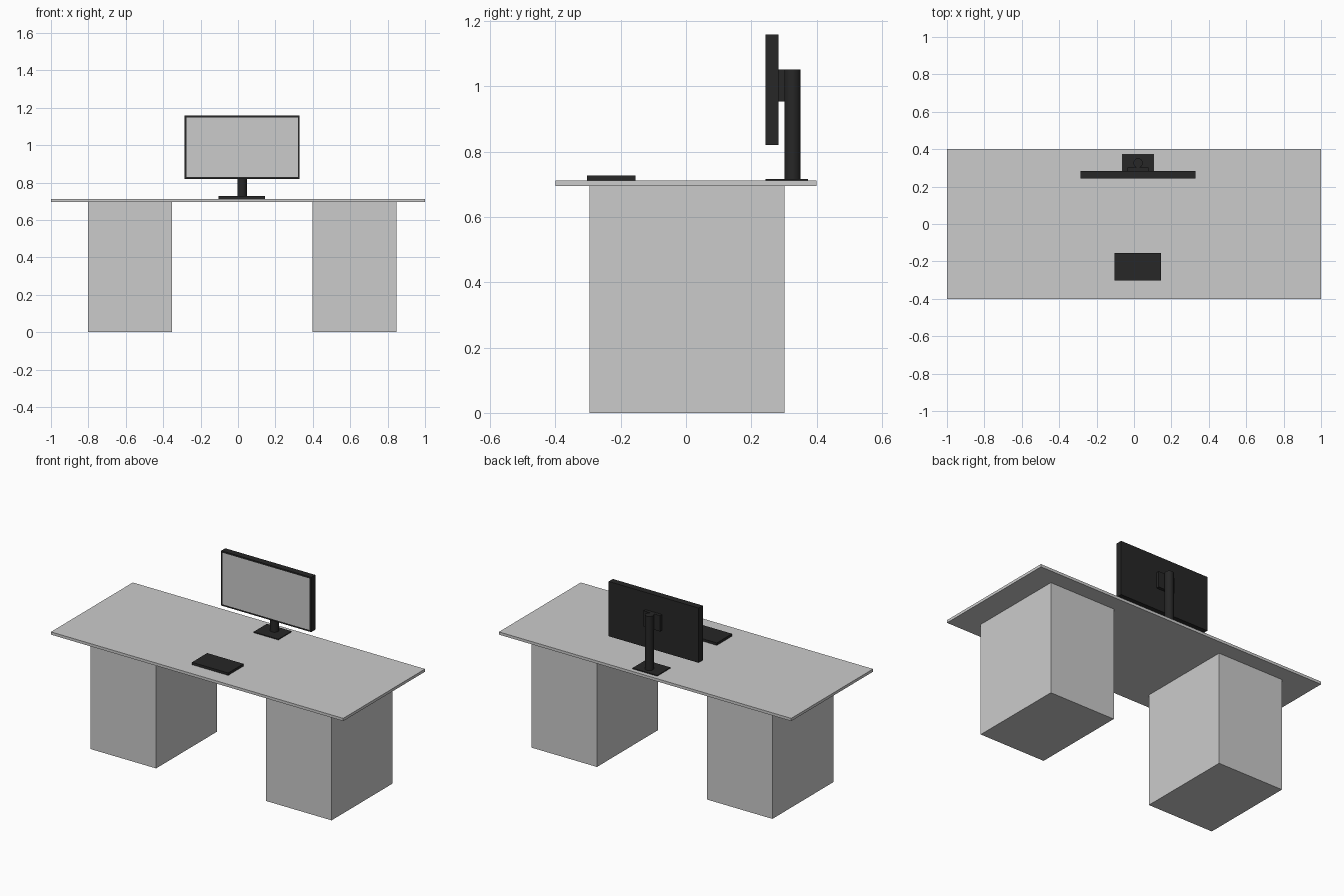
import bpy, bmesh
from mathutils import Matrix

if "Cube" in bpy.data.objects:
    bpy.data.objects.remove(bpy.data.objects["Cube"])

dark = bpy.data.materials.new("dark_plastic")
dark.diffuse_color = (0.02, 0.02, 0.02, 1)
dark.use_nodes = True
dark.node_tree.nodes["Principled BSDF"].inputs["Base Color"].default_value = dark.diffuse_color


def finish(name, bm, mat=None):
    mesh = bpy.data.meshes.new(name)
    bm.to_mesh(mesh)
    bm.free()
    ob = bpy.data.objects.new(name, mesh)
    bpy.context.collection.objects.link(ob)
    if mat:
        mesh.materials.append(mat)
    return ob


def box(name, x, y, z, mat=None):
    """Box from (min, max) ranges on each axis."""
    bm = bmesh.new()
    size = [r[1] - r[0] for r in (x, y, z)]
    mid = [(r[0] + r[1]) / 2 for r in (x, y, z)]
    bmesh.ops.create_cube(bm, size=1, matrix=Matrix.Translation(mid) @ Matrix.Diagonal((*size, 1)))
    return finish(name, bm, mat)


TOP = 0.712   # desk surface height
CX = 0.022    # monitor centre line

# desk
box("desk_top", (-1, 1), (-0.4, 0.4), (0.695, TOP))
for side, x0 in (("left", -0.803), ("right", 0.398)):
    box(side + "_pedestal", (x0, x0 + 0.449), (-0.295, 0.302), (0, 0.695))

# keyboard slab
box("keyboard", (-0.103, 0.145), (-0.303, -0.154), (TOP, 0.727), dark)

# monitor housing, with the screen inset into its front face
housing = box("monitor_housing", (CX - 0.308, CX + 0.308), (0.244, 0.284), (0.82, 1.159), dark)
bm = bmesh.new()
bm.from_mesh(housing.data)
front = [f for f in bm.faces if f.normal.y < -0.9]
bmesh.ops.inset_region(bm, faces=front, thickness=0.014, depth=0)
housing.data.materials.append(None)
front[0].material_index = 1
bm.to_mesh(housing.data)
bm.free()
grey = bpy.data.materials.new("screen_grey")
grey.diffuse_color = (0.8, 0.8, 0.8, 1)
grey.use_nodes = True
grey.node_tree.nodes["Principled BSDF"].inputs["Base Color"].default_value = grey.diffuse_color
housing.data.materials[1] = grey

# monitor stand
box("stand_base", (CX - 0.086, CX + 0.084), (0.243, 0.373), (TOP, 0.717), dark)
box("mount_plate", (CX - 0.056, CX + 0.056), (0.284, 0.303), (0.954, 1.052), dark)
bm = bmesh.new()
bmesh.ops.create_cone(bm, cap_ends=True, segments=32, radius1=0.025, radius2=0.025,
                      depth=1.052 - 0.715, matrix=Matrix.Translation((CX, 0.326, (1.052 + 0.715) / 2)))
post = finish("stand_post", bm, dark)
bpy.context.view_layer.objects.active = post
post.select_set(True)
bpy.ops.object.shade_smooth_by_angle()
